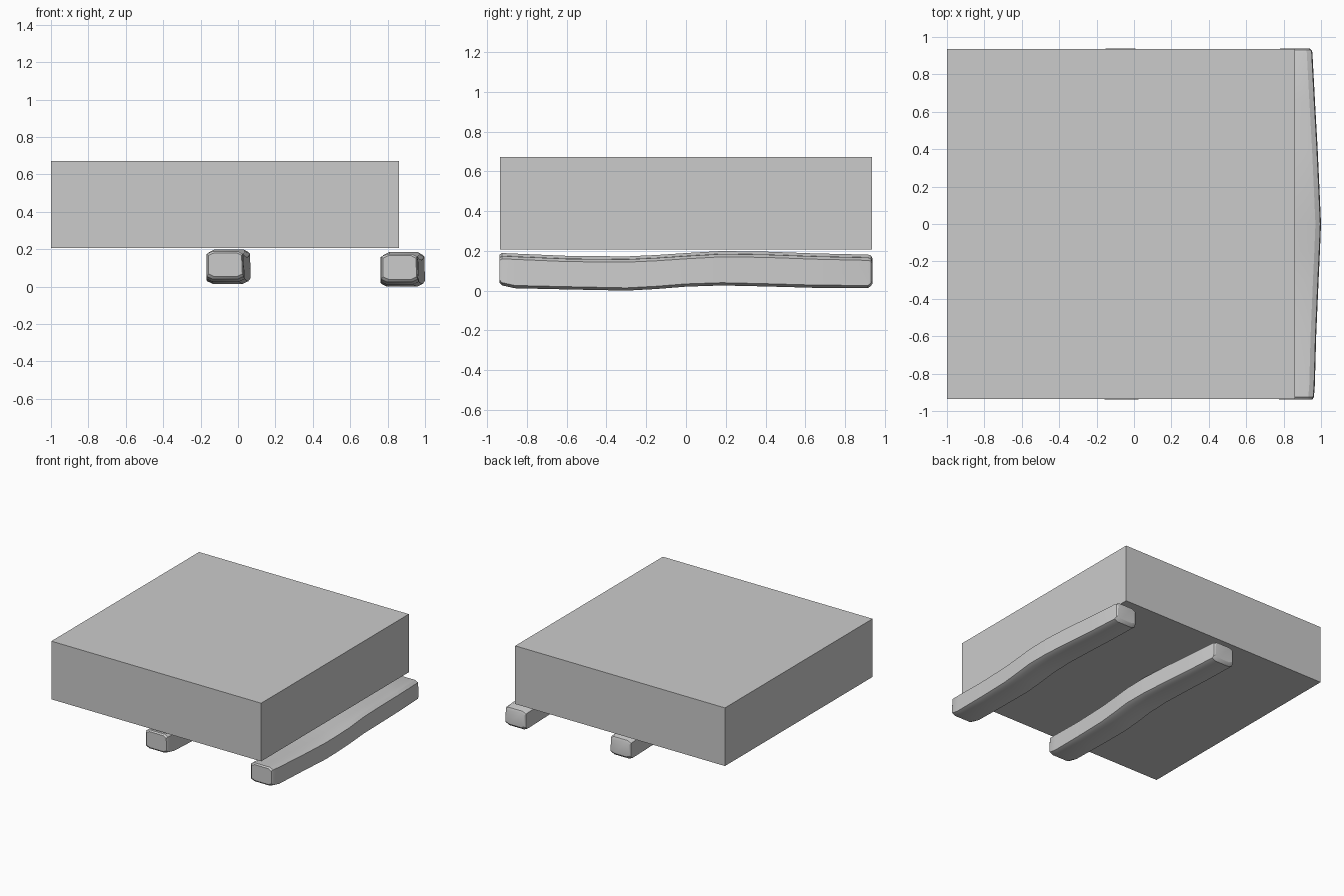
import bpy, bmesh

if "Cube" in bpy.data.objects:
    bpy.data.objects.remove(bpy.data.objects["Cube"])

# Upper slab
bpy.ops.mesh.primitive_cube_add(size=1, location=(-0.07, 0, 0.439))
slab = bpy.context.object
slab.name = "slab"
slab.scale = (1.86, 1.87, 0.466)

# Beam stations: y, left x, right x, bottom z, top z (relative to beam origin)
STATIONS = [
    (-0.937, -0.095, 0.085, 0.045, 0.172),
    (-0.925, -0.105, 0.092, 0.032, 0.180),
    (-0.860, -0.107, 0.097, 0.018, 0.177),
    (-0.600, -0.107, 0.104, 0.012, 0.166),
    (-0.300, -0.103, 0.117, 0.006, 0.163),
    (-0.150, -0.098, 0.124, 0.014, 0.170),
    (0.000, -0.092, 0.130, 0.026, 0.180),
    (0.180, -0.092, 0.122, 0.032, 0.190),
    (0.400, -0.095, 0.112, 0.027, 0.187),
    (0.650, -0.100, 0.098, 0.020, 0.178),
    (0.915, -0.106, 0.084, 0.018, 0.172),
    (0.930, -0.102, 0.080, 0.030, 0.168),
    (0.937, -0.090, 0.070, 0.040, 0.155),
]


def warped_beam(name, x, z):
    """Loft chamfered rectangles along y into a rough timber."""
    bm = bmesh.new()
    rings = []
    for y, l, r, b, t in STATIONS:
        c, d = 0.014, 0.030
        pts = [(l + d, b), (r - d, b), (r, b + c), (r - 0.004, t - c),
               (r - d, t), (l + d, t), (l, t - c), (l, b + c)]
        rings.append([bm.verts.new((px, y, pz)) for px, pz in pts])
    for a, b in zip(rings, rings[1:]):
        for i in range(8):
            j = (i + 1) % 8
            bm.faces.new((a[i], a[j], b[j], b[i]))
    bm.faces.new(rings[0])
    bm.faces.new(rings[-1])
    bmesh.ops.recalc_face_normals(bm, faces=bm.faces)
    mesh = bpy.data.meshes.new(name)
    bm.to_mesh(mesh)
    bm.free()
    ob = bpy.data.objects.new(name, mesh)
    bpy.context.collection.objects.link(ob)
    ob.location = (x, 0, z)
    bpy.ops.object.select_all(action='DESELECT')
    ob.select_set(True)
    bpy.context.view_layer.objects.active = ob
    bpy.ops.object.shade_smooth_by_angle(angle=0.45)
    return ob


# Two timbers under the slab
warped_beam("middle_beam", -0.062, 0.009)
warped_beam("right_beam", 0.870, -0.006)
